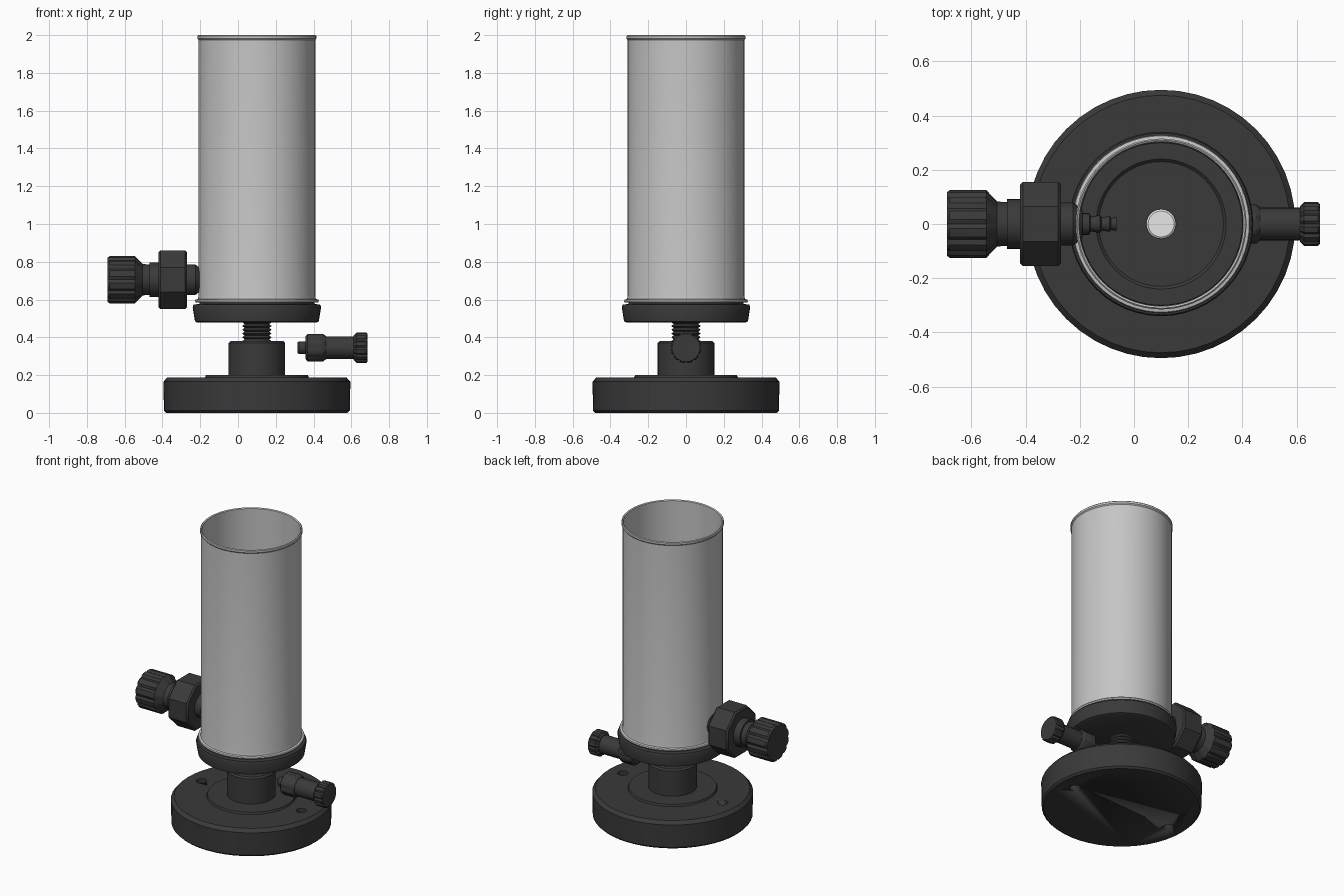
import bpy, bmesh, math
from mathutils import Vector

if "Cube" in bpy.data.objects:
    bpy.data.objects.remove(bpy.data.objects["Cube"])

CX = 0.10  # main vertical axis


def material(name, v):
    m = bpy.data.materials.new(name)
    m.diffuse_color = (v[0], v[1], v[2], 1)
    m.use_nodes = True
    m.node_tree.nodes["Principled BSDF"].inputs["Base Color"].default_value = m.diffuse_color
    return m


DARK = material("dark_plastic", (0.042, 0.042, 0.042))
GREY = material("light_grey_tube", (0.56, 0.56, 0.56))
PALE = material("pale_metal", (0.8, 0.8, 0.8))


def lathe(name, profile, mat, seg=48, axis='Z', origin=(CX, 0, 0), closed=False,
          flute=None, phase=0.0, angle=35):
    """Revolve (radius, height) points; flute=(lo, hi, depth) grooves that height range."""
    bm = bmesh.new()
    o = Vector(origin)
    rings = []
    for r, h in profile:
        ring = []
        for i in range(seg):
            a = 2 * math.pi * i / seg + phase
            rr = r
            if flute and flute[0] <= h <= flute[1] and i % 4 == 0:
                rr = r - flute[2]
            c, s = rr * math.cos(a), rr * math.sin(a)
            ring.append(bm.verts.new(o + Vector((c, s, h) if axis == 'Z' else (h, c, s))))
        rings.append(ring)
    pairs = list(zip(rings, rings[1:]))
    if closed:
        pairs.append((rings[-1], rings[0]))
    for a, b in pairs:
        for i in range(seg):
            j = (i + 1) % seg
            bm.faces.new((a[i], a[j], b[j], b[i]))
    if not closed:
        bm.faces.new(rings[0])
        bm.faces.new(rings[-1])
    bmesh.ops.recalc_face_normals(bm, faces=bm.faces)
    me = bpy.data.meshes.new(name)
    bm.to_mesh(me)
    bm.free()
    me.materials.append(mat)
    ob = bpy.data.objects.new(name, me)
    bpy.context.collection.objects.link(ob)
    bpy.ops.object.select_all(action='DESELECT')
    ob.select_set(True)
    bpy.context.view_layer.objects.active = ob
    bpy.ops.object.shade_smooth_by_angle(angle=math.radians(angle))
    return ob


# Round foot with two through holes
base = lathe("base_foot", [(0.48, 0.0), (0.492, 0.012), (0.495, 0.165), (0.475, 0.187),
                           (0.275, 0.187), (0.27, 0.2), (0.15, 0.2)], DARK)
for sx in (-1, 1):
    cutter = lathe("hole_cutter", [(0.033, -0.1), (0.033, 0.3)], DARK, 16,
                   origin=(CX + sx * 0.375, 0, 0))
    mod = base.modifiers.new("hole", 'BOOLEAN')
    mod.object = cutter
    mod.operation = 'DIFFERENCE'
    mod.solver = 'EXACT'
    bpy.context.view_layer.objects.active = base
    bpy.ops.object.modifier_apply(modifier=mod.name)
    bpy.data.objects.remove(cutter)

# Centre hub and threaded stud
lathe("base_hub", [(0.15, 0.195), (0.15, 0.37), (0.14, 0.38), (0.07, 0.38)], DARK)
thread = []
for k in range(6):
    thread += [(0.065, 0.37 + k * 0.02), (0.078, 0.38 + k * 0.02)]
lathe("threaded_stud", thread, DARK, 24)

# Cup plate below the tube with a raised inner floor and a pale screw end
lathe("cup_plate", [(0.315, 0.478), (0.328, 0.485), (0.34, 0.56), (0.335, 0.573), (0.305, 0.577),
                    (0.3, 0.6), (0.24, 0.6), (0.23, 0.59)], DARK)
lathe("floor_screw_end", [(0.055, 0.585), (0.055, 0.597), (0.048, 0.602)], PALE, 24)

# Open tube with flange at the bottom and a bead at the top
lathe("tube", [(0.302, 0.585), (0.325, 0.585), (0.328, 0.593), (0.325, 0.6), (0.312, 0.603),
               (0.309, 0.62), (0.309, 1.975), (0.315, 1.982), (0.315, 1.995), (0.31, 2.0),
               (0.303, 1.995), (0.303, 0.62)], GREY, 64, closed=True)

# Side valve on the left, along x
V = (0, 0, 0.705)
lathe("valve_knob", [(0.118, -0.69), (0.126, -0.68), (0.126, -0.545), (0.083, -0.505),
                     (0.08, -0.465)], DARK, 48, 'X', V, flute=(-0.69, -0.54, 0.01))
lathe("valve_neck", [(0.092, -0.468), (0.092, -0.41)], DARK, 32, 'X', V)
lathe("valve_nut", [(0.158, -0.42), (0.168, -0.41), (0.168, -0.28), (0.158, -0.27)],
      DARK, 8, 'X', V, phase=math.pi / 8)
lathe("valve_collar", [(0.08, -0.275), (0.08, -0.225), (0.065, -0.205), (0.05, -0.19)],
      DARK, 32, 'X', V)
lathe("valve_nozzle", [(0.04, -0.2), (0.04, -0.165), (0.027, -0.16), (0.033, -0.125), (0.024, -0.12),
                       (0.029, -0.09), (0.022, -0.085), (0.025, -0.065)], DARK, 20, 'X', V)

# Locking screw on the right, along x
S = (0, 0, 0.345)
lathe("lock_screw_tip", [(0.028, 0.315), (0.034, 0.322), (0.034, 0.365)], DARK, 20, 'X', S)
lathe("lock_screw_collar", [(0.06, 0.358), (0.074, 0.368), (0.074, 0.45), (0.062, 0.465)],
      DARK, 32, 'X', S, flute=(0.365, 0.46, 0.006))
lathe("lock_screw_shank", [(0.06, 0.455), (0.06, 0.63)], DARK, 32, 'X', S)
lathe("lock_screw_head", [(0.065, 0.612), (0.082, 0.628), (0.082, 0.678), (0.074, 0.686)],
      DARK, 48, 'X', S, flute=(0.61, 0.68, 0.009))
